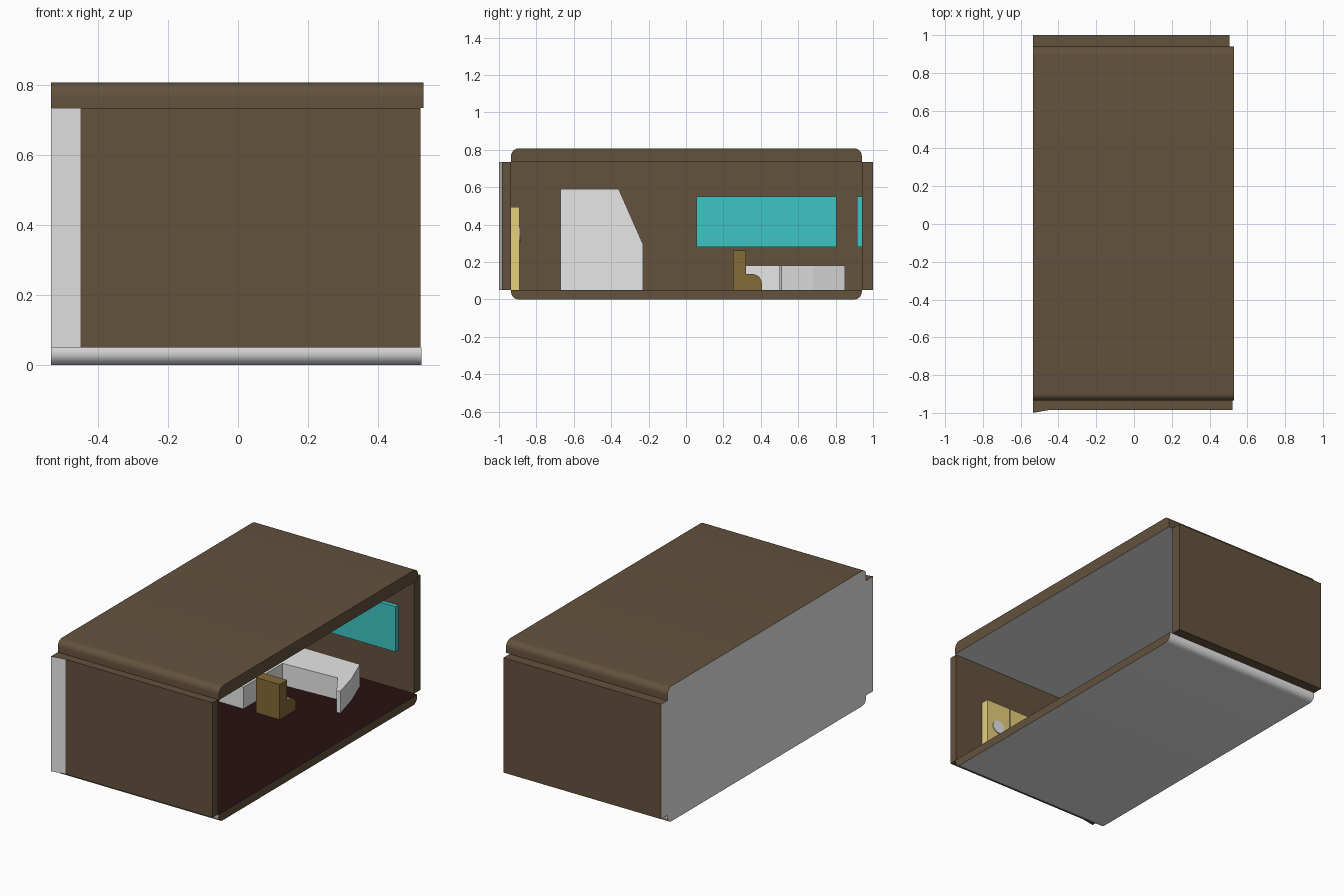
import bpy, bmesh, math
from mathutils import Vector

if "Cube" in bpy.data.objects:
    bpy.data.objects.remove(bpy.data.objects["Cube"])


def material(name, r, g, b):
    lin = lambda c: ((c / 255 + 0.055) / 1.055) ** 2.4
    m = bpy.data.materials.new(name)
    m.diffuse_color = (lin(r), lin(g), lin(b), 1)
    m.use_nodes = True
    m.node_tree.nodes["Principled BSDF"].inputs["Base Color"].default_value = m.diffuse_color
    return m


BROWN = material("brown wall", 99, 82, 61)
GREY = material("light grey", 231, 231, 231)
MAROON = material("dark maroon", 41, 17, 18)
TEAL = material("teal glass", 62, 197, 197)
YELLOW = material("pale wood", 234, 210, 126)
OCHRE = material("ochre chair", 132, 106, 55)
BLACK = material("black gap", 15, 14, 12)


def prism(name, pts, axis, lo, hi, mats, rule=None, smooth=False):
    """Extrude a 2D outline along an axis; rule(normal) picks the material."""
    place = {"x": lambda a, b, t: (t, a, b),
             "y": lambda a, b, t: (a, t, b),
             "z": lambda a, b, t: (a, b, t)}[axis]
    bm = bmesh.new()
    base = bm.faces.new([bm.verts.new(place(a, b, lo)) for a, b in pts])
    ext = bmesh.ops.extrude_face_region(bm, geom=[base])
    new = [v for v in ext["geom"] if isinstance(v, bmesh.types.BMVert)]
    bmesh.ops.translate(bm, verts=new, vec=Vector(place(0, 0, hi - lo)))
    bmesh.ops.recalc_face_normals(bm, faces=bm.faces)
    bm.normal_update()
    if rule:
        for f in bm.faces:
            f.material_index = rule(f.normal)
    me = bpy.data.meshes.new(name)
    bm.to_mesh(me)
    bm.free()
    for m in mats:
        me.materials.append(m)
    ob = bpy.data.objects.new(name, me)
    bpy.context.collection.objects.link(ob)
    if smooth:
        bpy.ops.object.select_all(action="DESELECT")
        ob.select_set(True)
        bpy.context.view_layer.objects.active = ob
        bpy.ops.object.shade_smooth_by_angle(angle=math.radians(30))
    return ob


def box(name, x0, x1, y0, y1, z0, z1, mat):
    return prism(name, [(x0, y0), (x1, y0), (x1, y1), (x0, y1)], "z", z0, z1, [mat])


def arc(cx, cy, r, a0, a1, n=8):
    return [(cx + r * math.cos(math.radians(a0 + (a1 - a0) * i / n)),
             cy + r * math.sin(math.radians(a0 + (a1 - a0) * i / n))) for i in range(n + 1)]


# floor slab with rounded lower edges: maroon top, brown open end, grey elsewhere
R = 0.04
Y0, Y1 = -0.935, 0.94
prism("floor", [(Y1, 0.05), (Y0, 0.05)] + arc(Y0 + R, R, R, 180, 270) + arc(Y1 - R, R, R, 270, 360),
      "x", -0.535, 0.525, [GREY, MAROON, BROWN],
      lambda n: 1 if n.z > 0.9 else 2 if n.x > 0.9 else 0, True)

# roof slab with rounded upper edges: grey ceiling and rear end
prism("roof", [(Y0, 0.735), (Y1, 0.735)] + arc(Y1 - R, 0.807 - R, R, 0, 90) + arc(Y0 + R, 0.807 - R, R, 90, 180),
      "x", -0.535, 0.53, [BROWN, GREY],
      lambda n: 1 if n.z < -0.9 or n.x < -0.9 else 0, True)

# walls
prism("long_wall", [(-0.535, -1), (-0.45, -0.985), (-0.45, 1), (-0.535, 1)], "z", 0.05, 0.735,
      [BROWN, GREY], lambda n: 1 if n.x < -0.9 or n.y < -0.9 else 0)
box("front_wall", -0.45, 0.522, -0.985, Y0, 0.05, 0.735, BROWN)
box("back_wall", -0.45, 0.505, Y1, 1.0, 0.05, 0.735, BROWN)

# windows on the inner walls
box("long_wall_window", -0.45, -0.425, 0.055, 0.805, 0.28, 0.55, TEAL)
box("back_wall_window", -0.35, 0.40, 0.915, Y1, 0.28, 0.55, TEAL)

# double door with round portholes and a dark gap between the leaves
box("left_door", 0.0, 0.162, Y0, -0.89, 0.05, 0.495, YELLOW)
box("right_door", 0.168, 0.33, Y0, -0.89, 0.05, 0.495, YELLOW)
box("door_gap", 0.162, 0.168, Y0, -0.893, 0.05, 0.495, BLACK)
for side, cx in (("left", 0.08), ("right", 0.25)):
    prism(side + "_porthole", arc(cx, 0.345, 0.04, 0, 360 - 15, 23), "y", -0.892, -0.885, [GREY])

# tall console with a sloping front
prism("console", [(-0.67, 0.05), (-0.23, 0.05), (-0.23, 0.295), (-0.36, 0.59), (-0.67, 0.59)],
      "x", -0.45, -0.15, [GREY])

# wrap-around desk
prism("desk", [(-0.30, 0.25), (-0.14, 0.25), (-0.14, 0.62), (0.21, 0.64), (0.30, 0.50),
               (0.32, 0.51), (0.275, 0.68), (0.21, 0.85), (-0.30, 0.85)],
      "z", 0.05, 0.18, [GREY])

# chair with a rounded seat front
prism("chair", [(0.25, 0.05), (0.405, 0.05)] + arc(0.355, 0.085, 0.05, 0, 90)
      + [(0.32, 0.135), (0.32, 0.26), (0.25, 0.26)], "x", -0.057, 0.10, [OCHRE])
